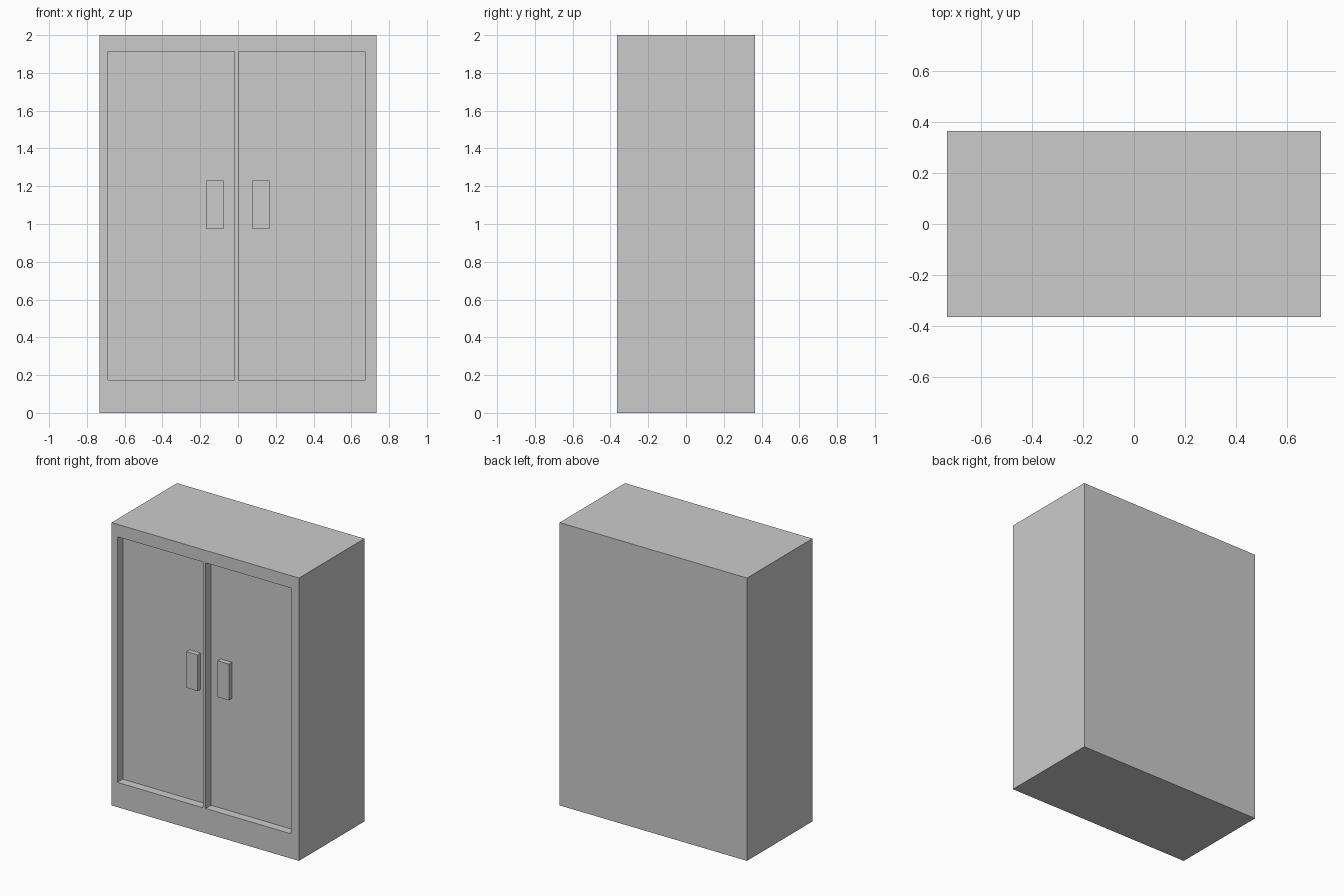
import bpy

if "Cube" in bpy.data.objects:
    bpy.data.objects.remove(bpy.data.objects["Cube"])

W, D, H = 0.733, 0.365, 2.0       # half width, half depth, height
PANEL_Y = -D + 0.06               # depth of the recessed door faces


def box(name, x0, x1, y0, y1, z0, z1):
    bpy.ops.mesh.primitive_cube_add(
        size=1, location=((x0 + x1) / 2, (y0 + y1) / 2, (z0 + z1) / 2))
    ob = bpy.context.object
    ob.name = name
    ob.scale = (x1 - x0, y1 - y0, z1 - z0)
    bpy.ops.object.transform_apply(location=False, rotation=False, scale=True)
    return ob


# Cabinet body
body = box("cabinet_body", -W, W, -D, D, 0, H)

# Door recesses, leaving a thin flush divider between them
for side, x0, x1 in (("left", -0.688, -0.019), ("right", 0.003, 0.672)):
    cutter = box(side + "_door_cutter", x0, x1, -D - 0.1, PANEL_Y, 0.175, 1.912)
    cutter.hide_render = True
    cutter.display_type = 'WIRE'
    cut = body.modifiers.new(side + "_door_recess", 'BOOLEAN')
    cut.operation = 'DIFFERENCE'
    cut.solver = 'EXACT'
    cut.object = cutter

# Handles standing out from the door faces
for side, x in (("left", -0.122), ("right", 0.122)):
    box(side + "_handle", x - 0.044, x + 0.044, PANEL_Y - 0.035, PANEL_Y, 0.974, 1.23)
